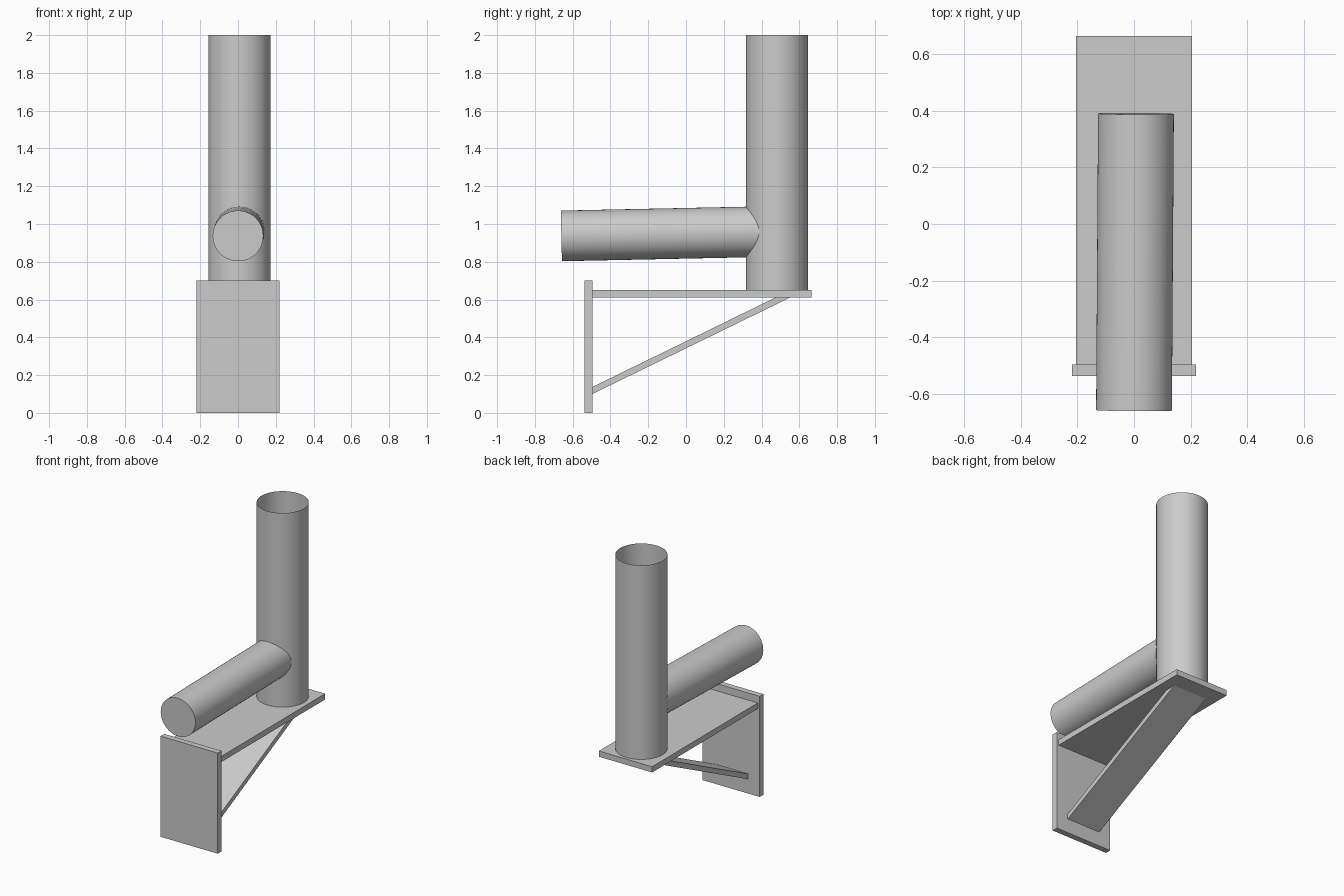
import bpy
import bmesh
from mathutils import Vector

if "Cube" in bpy.data.objects:
    bpy.data.objects.remove(bpy.data.objects["Cube"])

grey = bpy.data.materials.new("plain grey")
grey.diffuse_color = (0.6, 0.6, 0.6, 1)
grey.use_nodes = True
grey.node_tree.nodes["Principled BSDF"].inputs["Base Color"].default_value = grey.diffuse_color


def finish(name, bm, smooth=False):
    bmesh.ops.recalc_face_normals(bm, faces=bm.faces)
    mesh = bpy.data.meshes.new(name)
    bm.to_mesh(mesh)
    bm.free()
    mesh.materials.append(grey)
    obj = bpy.data.objects.new(name, mesh)
    bpy.context.collection.objects.link(obj)
    if smooth:
        bpy.ops.object.select_all(action='DESELECT')
        obj.select_set(True)
        bpy.context.view_layer.objects.active = obj
        bpy.ops.object.shade_smooth_by_angle()
    return obj


def extruded_profile(name, profile, half_width):
    """Extrude a (y, z) outline symmetrically along x."""
    bm = bmesh.new()
    face = bm.faces.new([bm.verts.new((-half_width, y, z)) for y, z in profile])
    ext = bmesh.ops.extrude_face_region(bm, geom=[face])["geom"]
    verts = [v for v in ext if isinstance(v, bmesh.types.BMVert)]
    bmesh.ops.translate(bm, verts=verts, vec=(2 * half_width, 0, 0))
    return finish(name, bm)


def rect(y0, y1, z0, z1):
    return [(y0, z0), (y1, z0), (y1, z1), (y0, z1)]


def pipe(name, start, end, radius, capped):
    start, end = Vector(start), Vector(end)
    axis = end - start
    bm = bmesh.new()
    bmesh.ops.create_cone(bm, cap_ends=capped, segments=64, radius1=radius,
                          radius2=radius, depth=axis.length)
    bm.transform(axis.to_track_quat('Z', 'Y').to_matrix().to_4x4())
    bmesh.ops.translate(bm, verts=bm.verts, vec=(start + end) / 2)
    obj = finish(name, bm, smooth=True)
    return obj


# Wall bracket: mounting plate, shelf and diagonal brace
extruded_profile("mounting_plate", rect(-0.537, -0.496, 0, 0.70), 0.22)
extruded_profile("shelf_plate", rect(-0.496, 0.665, 0.61, 0.65), 0.205)
extruded_profile("diagonal_brace", [(-0.496, 0.10), (0.55, 0.61),
                                    (0.472, 0.61), (-0.496, 0.137)], 0.13)

# Upright flue, open at the top
pipe("upright_flue", (0.007, 0.481, 0.65), (0.007, 0.481, 2.0), 0.164, False)

# Slightly rising side pipe with closed ends
pipe("side_pipe", (0.0, -0.659, 0.937), (0.007, 0.39, 0.959), 0.134, True)
